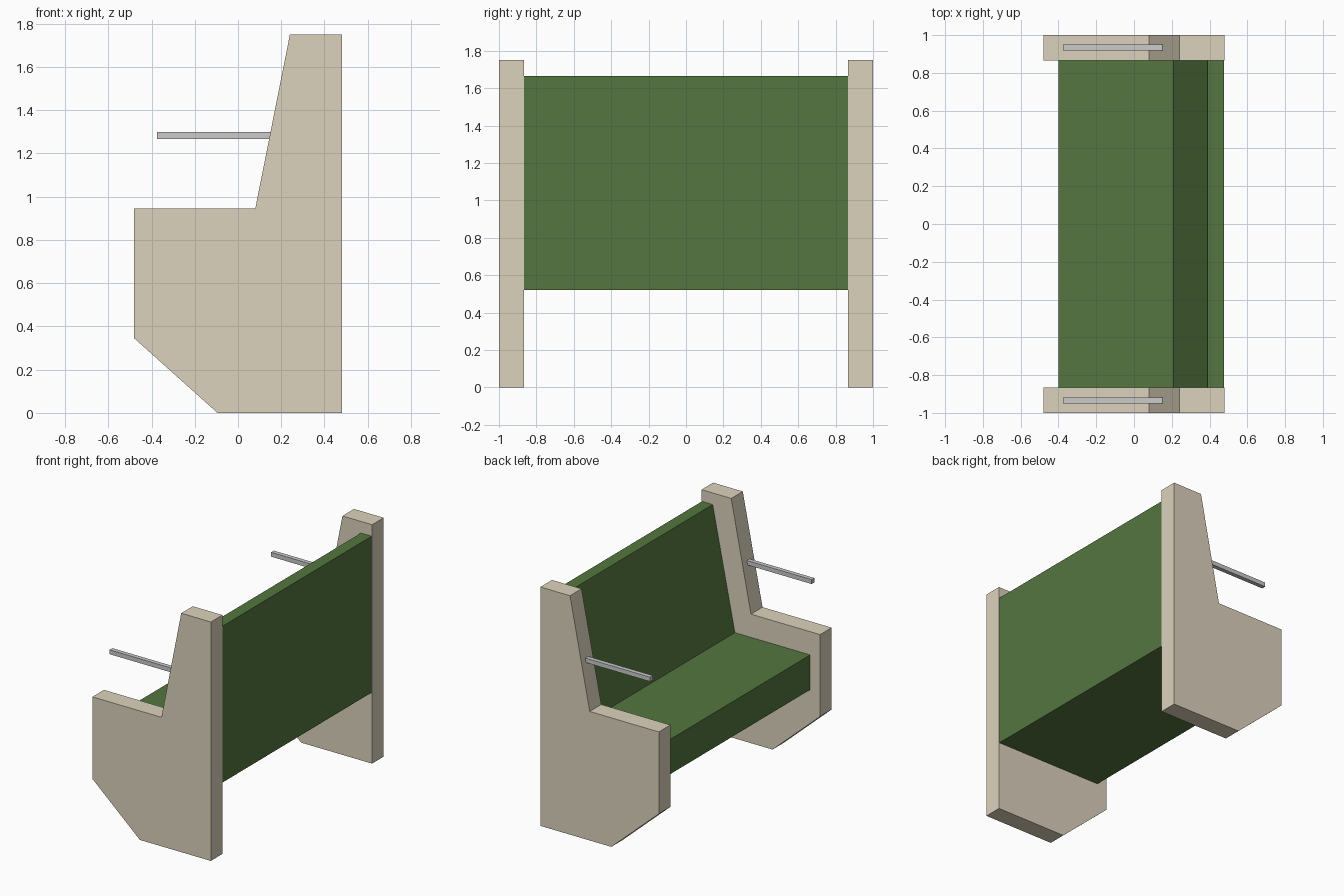
import bpy
import bmesh

if "Cube" in bpy.data.objects:
    bpy.data.objects.remove(bpy.data.objects["Cube"])


def material(name, color):
    mat = bpy.data.materials.new(name)
    mat.diffuse_color = (*color, 1.0)
    mat.use_nodes = True
    mat.node_tree.nodes["Principled BSDF"].inputs["Base Color"].default_value = mat.diffuse_color
    return mat


def prism(name, profile, y0, y1, mat=None):
    """Extrude an (x, z) outline from y0 to y1."""
    bm = bmesh.new()
    face = bm.faces.new([bm.verts.new((x, y0, z)) for x, z in profile])
    ext = bmesh.ops.extrude_face_region(bm, geom=[face])
    verts = [v for v in ext["geom"] if isinstance(v, bmesh.types.BMVert)]
    bmesh.ops.translate(bm, verts=verts, vec=(0, y1 - y0, 0))
    bmesh.ops.recalc_face_normals(bm, faces=bm.faces)
    mesh = bpy.data.meshes.new(name)
    bm.to_mesh(mesh)
    bm.free()
    obj = bpy.data.objects.new(name, mesh)
    bpy.context.collection.objects.link(obj)
    if mat:
        mesh.materials.append(mat)
    return obj


cream = material("cream_panel", (0.72, 0.65, 0.51))
green = material("green_upholstery", (0.09, 0.18, 0.05))

INNER, OUTER = 0.866, 1.0
RAIL_Y, RAIL_HALF = 0.935, 0.016

panel_outline = [(-0.48, 0.345), (-0.095, 0), (0.48, 0), (0.48, 1.75),
                 (0.24, 1.75), (0.08, 0.945), (-0.48, 0.945)]
seat_outline = [(-0.4, 0.52), (0.477, 0.52), (0.477, 1.665),
                (0.39, 1.665), (0.21, 0.775), (-0.4, 0.775)]
rail_outline = [(-0.375, 1.267), (0.18, 1.267), (0.18, 1.299), (-0.375, 1.299)]

# Seat and backrest in one cushion
prism("seat_and_backrest", seat_outline, -INNER, INNER, green)

# End panels and arm rails on both sides
for side, s in (("left", -1), ("right", 1)):
    prism(f"{side}_end_panel", panel_outline, s * INNER, s * OUTER, cream)
    prism(f"{side}_arm_rail", rail_outline,
          s * RAIL_Y - RAIL_HALF, s * RAIL_Y + RAIL_HALF)
